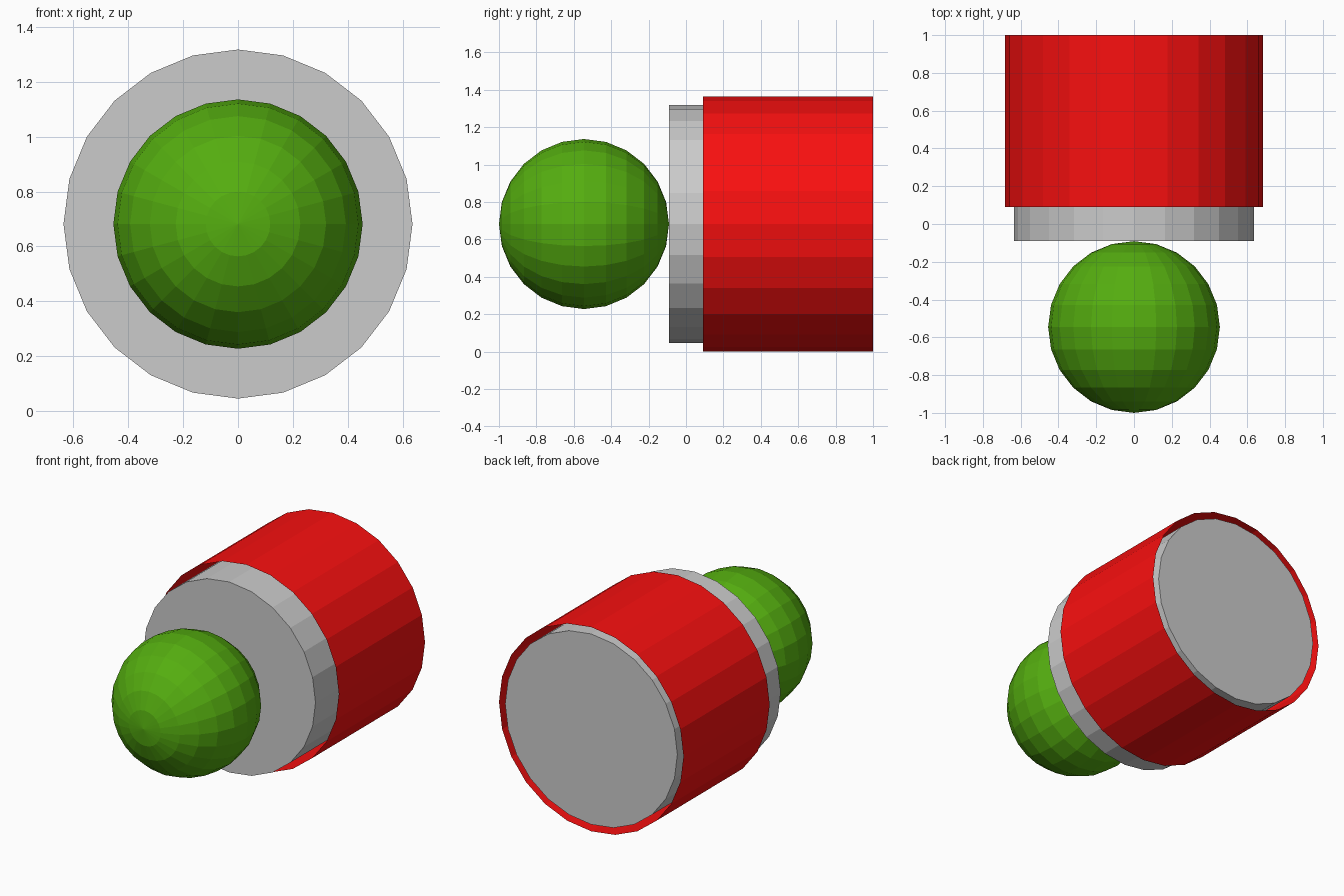
import bpy, math

if "Cube" in bpy.data.objects:
    bpy.data.objects.remove(bpy.data.objects["Cube"])

U = 1 / 11            # base module: whole model is 22 modules long
CZ = 7.5 * U          # height of the shared axis
AXIS = (math.pi / 2, 0, 0)


def finish(name, color=None):
    obj = bpy.context.object
    obj.name = name
    if color:
        mat = bpy.data.materials.new(name + "_color")
        mat.diffuse_color = (*color, 1)
        mat.use_nodes = True
        mat.node_tree.nodes["Principled BSDF"].inputs["Base Color"].default_value = mat.diffuse_color
        obj.data.materials.append(mat)
    # bake the rotation so the object axes match the world
    bpy.ops.object.transform_apply(location=False, rotation=True, scale=True)
    return obj


def cylinder(name, radius, y0, y1, cap, color=None):
    bpy.ops.mesh.primitive_cylinder_add(
        vertices=24, radius=radius, depth=y1 - y0, end_fill_type=cap,
        location=(0, (y0 + y1) / 2, CZ), rotation=AXIS)
    return finish(name, color)


# Grey solid core running the full length behind the ball
cylinder("core", 7 * U, -U, 11 * U, 'NGON')

# Red open sleeve, paper thin, with a gap around the core
cylinder("sleeve", 7.5 * U, U, 11 * U, 'NOTHING', (0.95, 0.005, 0.005))

# Green ball touching the front of the core, poles along y
bpy.ops.mesh.primitive_uv_sphere_add(
    segments=24, ring_count=12, radius=5 * U,
    location=(0, -6 * U, CZ), rotation=AXIS)
finish("ball", (0.09, 0.42, 0.005))
